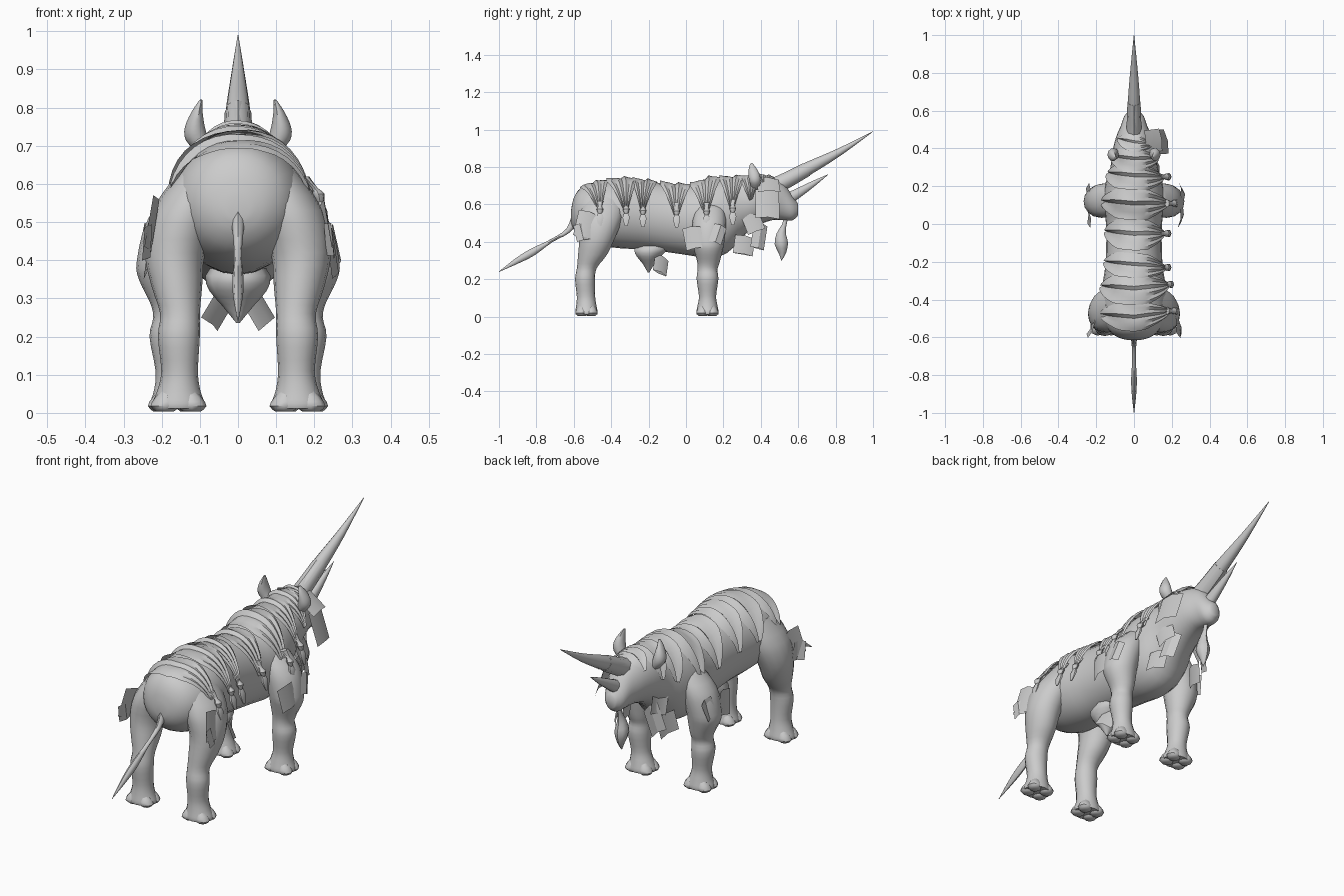
import bpy, bmesh, math, random
from mathutils import Vector, Euler

random.seed(4)
UP, FWD = Vector((0, 0, 1)), Vector((0, 1, 0))


def make(name, verts, faces, angle=45):
    bm = bmesh.new()
    vs = [bm.verts.new(v) for v in verts]
    for f in faces:
        bm.faces.new([vs[i] for i in f])
    bmesh.ops.recalc_face_normals(bm, faces=bm.faces[:])
    me = bpy.data.meshes.new(name)
    bm.to_mesh(me)
    bm.free()
    ob = bpy.data.objects.new(name, me)
    bpy.context.collection.objects.link(ob)
    bpy.ops.object.select_all(action='DESELECT')
    ob.select_set(True)
    bpy.context.view_layer.objects.active = ob
    bpy.ops.object.shade_smooth_by_angle(angle=math.radians(angle))
    return ob


def refine(rows, k=3):
    # Catmull-Rom through rows of numbers
    out = []
    for i in range(len(rows) - 1):
        p = [rows[max(i - 1, 0)], rows[i], rows[i + 1], rows[min(i + 2, len(rows) - 1)]]
        for j in range(k):
            t = j / k
            out.append([0.5 * (2 * b + (c - a) * t + (2 * a - 5 * b + 4 * c - d) * t * t
                               + (3 * b - a - 3 * c + d) * t ** 3) for a, b, c, d in zip(*p)])
    return out + [list(rows[-1])]


def tube(name, rows, n=12, v_axis=None, k=3):
    # rows: x, y, z, half width in x, half width across
    rows = refine(rows, k)
    pts = [Vector(r[:3]) for r in rows]
    verts, faces = [], []
    for i, r in enumerate(rows):
        t = (pts[min(i + 1, len(pts) - 1)] - pts[max(i - 1, 0)]).normalized()
        v = v_axis or t.cross(Vector((1, 0, 0))).normalized()
        for j in range(n):
            a = 2 * math.pi * j / n
            verts.append(pts[i] + Vector((1, 0, 0)) * r[3] * math.cos(a) + v * r[4] * math.sin(a))
    for i in range(len(rows) - 1):
        for j in range(n):
            faces.append((i * n + j, i * n + (j + 1) % n, (i + 1) * n + (j + 1) % n, (i + 1) * n + j))
    faces += [tuple(range(n)), tuple(range((len(rows) - 1) * n, len(rows) * n))]
    return make(name, verts, faces)


def flip(rows, s):
    return [(r[0] * s,) + tuple(r[1:]) for r in rows]


# body from rump to snout: y, centre z, half width, half height
BODY = [(-.615, .535, .03, .03), (-.6, .55, .085, .085), (-.56, .555, .135, .135), (-.48, .55, .17, .165),
        (-.35, .55, .17, .185), (-.2, .54, .15, .182), (0, .515, .148, .185), (.12, .525, .165, .21),
        (.22, .54, .15, .2), (.3, .585, .125, .16), (.38, .62, .115, .135), (.46, .63, .095, .115),
        (.52, .615, .07, .1), (.57, .58, .052, .065), (.6, .572, .025, .03)]
tube('body', [(0, y, z, w, h) for y, z, w, h in BODY], 24, UP)
FINE = refine(BODY)


def surface(y, a, s):
    # point on the body at angle a from straight up, scaled by s
    y0 = min(max(y, FINE[0][0]), FINE[-1][0])
    for p, q in zip(FINE, FINE[1:]):
        if y0 <= q[0]:
            t = (y0 - p[0]) / (q[0] - p[0])
            z, w, h = [p[i] + (q[i] - p[i]) * t for i in (1, 2, 3)]
            return Vector((w * s * math.sin(a), y, z + h * s * math.cos(a)))


# legs with toes
FRONT = [(.1, .13, .6, .05, .07), (.155, .125, .51, .08, .09), (.185, .12, .4, .08, .085),
         (.185, .12, .35, .075, .075), (.175, .12, .29, .056, .06), (.173, .115, .25, .049, .053),
         (.177, .115, .2, .055, .058), (.17, .115, .11, .046, .046), (.165, .115, .06, .055, .053),
         (.163, .115, .025, .068, .06), (.163, .115, .012, .066, .058)]
HIND = [(.08, -.43, .64, .07, .11), (.135, -.455, .53, .09, .118), (.165, -.475, .42, .079, .095),
        (.16, -.5, .33, .066, .077), (.152, -.53, .26, .052, .053), (.155, -.54, .2, .055, .053),
        (.153, -.535, .11, .048, .049), (.155, -.533, .06, .056, .054), (.156, -.532, .025, .069, .06),
        (.156, -.532, .012, .067, .058)]
for s, side in ((1, 'right'), (-1, 'left')):
    for label, rows in (('front', FRONT), ('hind', HIND)):
        tube(f'{label}_leg_{side}', flip(rows, s), 16, FWD)
        cx, cy = rows[-1][0] * s, rows[-1][1]
        for a in (0, 90, 180, 270):
            a = math.radians(a + 45)
            x, y = cx + .05 * math.cos(a), cy + .036 * math.sin(a)
            tube(f'{label}_toe_{side}', [(x, y, .003, .022, .02), (x, y, .018, .038, .034),
                                         (x * .9 + cx * .1, y, .042, .028, .026),
                                         (x * .7 + cx * .3, y, .07, .008, .008)], 8, FWD, 2)
    # ears
    tube(f'ear_{side}', flip([(.085, .37, .68, .02, .02), (.107, .37, .715, .03, .03),
                              (.113, .365, .75, .026, .032), (.107, .355, .79, .014, .022),
                              (.097, .35, .82, .004, .006)], s), 10)

# horns: long one with a collar, short one on the nose
tube('long_horn', [(0, .48, .7, .037, .04), (0, .64, .785, .033, .036), (0, .82, .88, .019, .02),
                   (0, 1, .99, .001, .001)], 12)
tube('horn_collar', [(0, .47, .695, .042, .046), (0, .55, .735, .038, .042), (0, .645, .787, .035, .038)], 8)
tube('short_horn', [(0, .53, .62, .028, .035), (0, .59, .655, .024, .028), (0, .68, .71, .014, .016),
                    (0, .76, .76, .001, .001)], 10)

# chin tuft and tail
tube('chin_tuft', [(0, .54, .55, .012, .012), (0, .525, .49, .01, .012), (0, .51, .44, .022, .026),
                   (0, .51, .39, .034, .036), (0, .515, .34, .018, .02), (0, .51, .3, .001, .001)], 8, None, 2)
tube('tail', [(0, -.58, .54, .022, .03), (0, -.63, .46, .013, .014), (0, -.72, .405, .01, .009),
              (0, -.82, .345, .015, .02), (0, -.9, .3, .012, .016), (0, -1, .24, .001, .001)], 8)

# belly pouch
tube('belly_pouch', [(0, -.15, .41, .05, .08), (0, -.185, .36, .085, .095), (0, -.2, .32, .075, .065),
                     (0, -.2, .285, .045, .035), (0, -.2, .235, .004, .004)], 10, FWD, 2)

# cloth bands over the back: overlapping steps on top, gathered in a knot on the right
for yc, yk, width in ((-.5, -.46, .14), (-.35, -.32, .16), (-.22, -.23, .13), (-.06, -.05, .16),
                      (.1, .11, .16), (.25, .25, .14), (.34, .35, .12), (.43, .42, .09)):
    rows, cols, head = 18, 9, yc > .3
    a0, a1 = (math.radians(-84), math.radians(84)) if yc < .4 else (-1, 1)
    verts, faces = [], []
    for i in range(rows + 1):
        u = i / rows
        pinch = min(1, (1 - u) / .4 + .14) * min(1, u / .35 + .15)
        mid = yc + .045 * (.5 - u) + (yk - yc + .02) * max(0, (u - .5) * 2)
        pleat = max(0, min(1, (u - .5) * 5))
        for j in range(cols):
            v = j / (cols - 1) - .5
            step = .085 - .022 * (j % 5) + .015 * math.sin(u * 9 + j)
            s = 1.01 + step * (1 - pleat) + pleat * (.05 + .045 * (j % 2)) + .06 * max(0, u - .7)
            verts.append(surface(mid + v * width * pinch, a0 + (a1 - a0) * u, s))
    for i in range(rows):
        for j in range(cols - 1):
            k = i * cols + j
            faces.append((k, k + 1, k + cols + 1, k + cols))
    make('cloth_band', verts, faces, 30)
    if not head:
        # knot and hanging end, pushed clear of the hip and shoulder
        x, y, z = surface(yk, a1, 1.08)
        x = max(x, .205 if yc in (-.5, .1) else .165)
        z = max(z, .56)
        tube('knot', [(x - .03, y, z + .05, .012, .02), (x - .004, y, z + .02, .008, .01),
                      (x + .006, y, z + .005, .016, .018), (x + .01, y, z - .018, .009, .01)], 8, FWD, 2)
        tube('knot_end', [(x + .008, y, z - .01, .006, .008), (x + .018, y, z - .04, .011, .022),
                          (x + .03, y, z - .085, .003, .008)], 6, FWD, 2)


def flap(name, c, size, rot):
    # flat cloth scrap hanging in the yz plane, with a slight fold
    m = Euler([math.radians(r) for r in rot]).to_matrix()
    w, h = size[0] / 2, size[1] / 2
    pts = [(0, -w, h), (.01, 0, h * 1.05), (0, w, h * .9), (0, w, -h), (.012, 0, -h * .95), (0, -w, -h)]
    make(name, [Vector(c) + m @ Vector(p) for p in pts], [(0, 1, 4, 5), (1, 2, 3, 4)], 30)


# loose cloth scraps, mirrored: centre, size, rotation
SCRAPS = [((.228, -.535, .49), (.11, .14), (-14, -8, 8)),
          ((.238, -.56, .45), (.07, .09), (12, -8, 15)),
          ((.245, .04, .42), (.1, .12), (12, -6, -8)),
          ((.25, .17, .44), (.07, .1), (-20, -8, 10)),
          ((.115, .31, .38), (.11, .1), (-10, -8, 15)),
          ((.1, .39, .43), (.08, .14), (-14, -10, 25)),
          ((.105, .36, .5), (.1, .1), (20, -10, 10)),
          ((.05, -.135, .275), (.09, .1), (-25, -20, 40))]
for s, side in ((1, 'right'), (-1, 'left')):
    for c, size, r in SCRAPS:
        flap(f'cloth_scrap_{side}', (c[0] * s, c[1], c[2]), size, (r[0], r[1] * s, r[2] * s))
# cheek cloth, right side only
flap('cheek_cloth', (.145, .435, .6), (.13, .16), (-3, -18, 12))
flap('cheek_cloth_top', (.1, .44, .7), (.12, .11), (0, -50, 8))
